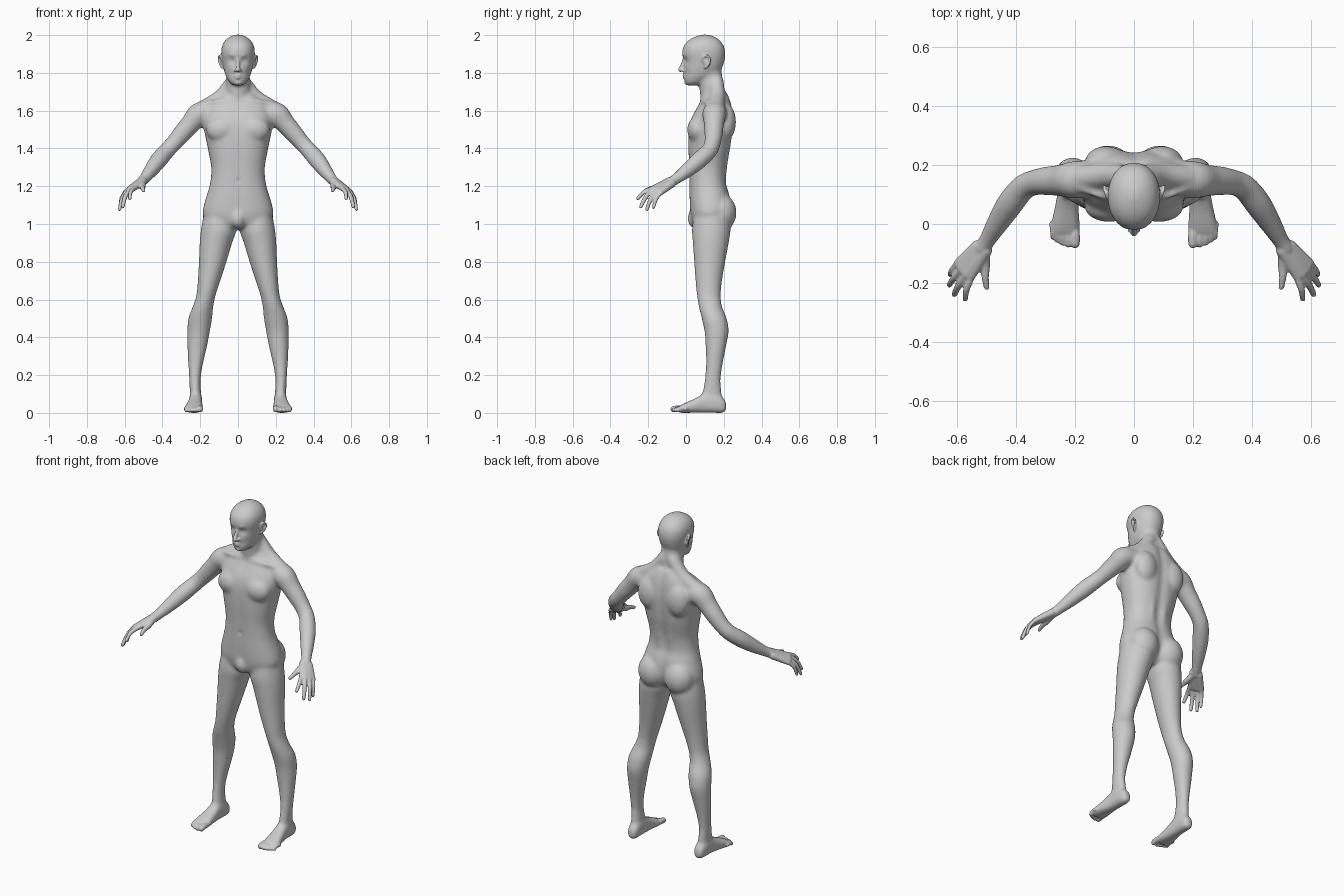
import bpy, bmesh, math
from mathutils import Vector, Matrix


def smooth_rows(rows, k=4):
    """Catmull-Rom interpolation of rows of numbers."""
    out = []
    for i in range(len(rows) - 1):
        p = [rows[max(i - 1, 0)], rows[i], rows[i + 1], rows[min(i + 2, len(rows) - 1)]]
        for j in range(k):
            t = j / k
            out.append([0.5 * (2 * b + (c - a) * t + (2 * a - 5 * b + 4 * c - d) * t * t
                               + (3 * b - a - 3 * c + d) * t ** 3) for a, b, c, d in zip(*p)])
    return out + [list(rows[-1])]


def loft(bm, rings):
    loops = [[bm.verts.new(p) for p in r] for r in rings]
    n = len(loops[0])
    for a, b in zip(loops, loops[1:]):
        for i in range(n):
            bm.faces.new((a[i], a[(i + 1) % n], b[(i + 1) % n], b[i]))
    bm.faces.new(loops[0])
    bm.faces.new(loops[-1])


def oval(e, n=36):
    for i in range(n):
        c, s = math.cos(2 * math.pi * i / n), math.sin(2 * math.pi * i / n)
        yield math.copysign(abs(c) ** (2 / e), c), math.copysign(abs(s) ** (2 / e), s)


def column(bm, rows, e=2.0, groove=0.0, along_y=False):
    """Rows: position, centre x, half width, low and high bound of the other axis."""
    rings = []
    for h, cx, rx, lo, hi in smooth_rows(rows):
        ring = []
        for c, s in oval(e):
            d = (lo + hi) / 2 + s * (hi - lo) / 2
            d -= groove * math.copysign(1, s) * math.exp(-(c * rx / 0.028) ** 2) * (1 if s > 0 else 0.4)
            ring.append((cx + c * rx, h, d) if along_y else (cx + c * rx, d, h))
        rings.append(ring)
    loft(bm, rings)


def ball(bm, co, r):
    r = r if isinstance(r, tuple) else (r, r, r)
    m = Matrix.Translation(co) @ Matrix.Diagonal((*r, 1))
    return bmesh.ops.create_uvsphere(bm, u_segments=20, v_segments=12, radius=1, matrix=m)['verts']


def tube(bm, rows, ref=(0, 0, 1)):
    """Round tube through rows of x, y, z, radius, with ball ends."""
    pts = smooth_rows(rows)
    rings = []
    for i, (x, y, z, r) in enumerate(pts):
        t = Vector(pts[min(i + 1, len(pts) - 1)][:3]) - Vector(pts[max(i - 1, 0)][:3])
        u = t.cross(Vector(ref)).normalized()
        v = u.cross(t).normalized()
        rings.append([Vector((x, y, z)) + r * (c * u + s * v) for c, s in oval(2, 20)])
    loft(bm, rings)
    for p in (pts[0], pts[-1]):
        ball(bm, p[:3], p[3])


def mirror(bm):
    geom = bm.verts[:] + bm.edges[:] + bm.faces[:]
    dup = bmesh.ops.duplicate(bm, geom=geom)['geom']
    for v in dup:
        if isinstance(v, bmesh.types.BMVert):
            v.co.x *= -1


def fuse(bm, name, voxel, iterations):
    """Turn overlapping shells into one smooth skin."""
    bmesh.ops.recalc_face_normals(bm, faces=bm.faces[:])
    me = bpy.data.meshes.new(name)
    bm.to_mesh(me)
    bm.free()
    ob = bpy.data.objects.new(name, me)
    bpy.context.collection.objects.link(ob)
    rm = ob.modifiers.new("skin", 'REMESH')
    rm.mode, rm.voxel_size, rm.use_smooth_shade = 'VOXEL', voxel, True
    sm = ob.modifiers.new("soften", 'SMOOTH')
    sm.factor, sm.iterations = 0.5, iterations
    return ob


bm = bmesh.new()
# leg
column(bm, [(1.08, .105, .07, .05, .22), (.98, .101, .094, .032, .236), (.9, .117, .086, .036, .226),
            (.8, .134, .073, .043, .208), (.7, .153, .06, .05, .191), (.62, .17, .051, .058, .184),
            (.56, .186, .055, .068, .192), (.5, .2, .063, .083, .216), (.43, .209, .06, .098, .226),
            (.35, .216, .052, .104, .212), (.25, .225, .038, .105, .193), (.17, .228, .03, .098, .184),
            (.1, .225, .03, .085, .19), (.05, .225, .028, .08, .19)])
# foot
column(bm, [(.214, .222, .016, .015, .05), (.198, .223, .03, .0, .08), (.15, .224, .035, 0, .11),
            (.1, .225, .036, 0, .105), (.05, .229, .042, 0, .078), (0, .233, .05, 0, .055),
            (-.03, .236, .051, 0, .04), (-.045, .236, .045, .004, .03)], 2.5, along_y=True)
# arm
tube(bm, [(.15, .155, 1.59, .062), (.205, .15, 1.58, .064), (.25, .148, 1.532, .054), (.3, .146, 1.475, .049),
          (.34, .14, 1.428, .044), (.377, .123, 1.388, .044), (.42, .07, 1.338, .046), (.46, .008, 1.285, .039),
          (.495, -.05, 1.24, .03), (.517, -.085, 1.218, .029)])
# trapezius, collarbone, chest, shoulder blade, buttock, loin muscle
tube(bm, [(.025, .16, 1.755, .04), (.09, .165, 1.672, .042), (.18, .158, 1.615, .042)])
tube(bm, [(.02, .085, 1.655, .012), (.1, .093, 1.652, .012), (.18, .12, 1.638, .012)])
ball(bm, (.085, .06, 1.5), (.085, .054, .07))
ball(bm, (.095, .215, 1.54), (.07, .05, .095))
ball(bm, (.088, .185, 1.06), (.088, .083, .1))
tube(bm, [(.04, .18, 1.15, .032), (.04, .185, 1.27, .03), (.045, .2, 1.4, .033)])
mirror(bm)
# torso
column(bm, [(.975, 0, .07, .06, .19), (1.0, 0, .15, .035, .215), (1.05, 0, .186, .022, .235),
            (1.1, 0, .181, .018, .24), (1.16, 0, .163, .016, .232), (1.22, 0, .147, .016, .215),
            (1.3, 0, .142, .014, .218), (1.4, 0, .16, .01, .238), (1.5, 0, .18, .012, .25),
            (1.56, 0, .184, .026, .252), (1.62, 0, .165, .058, .245), (1.66, 0, .13, .08, .236),
            (1.7, 0, .08, .09, .222)], 2.3, 0.012)
ball(bm, (0, .052, 1.03), (.042, .045, .055))
# neck and head
column(bm, [(1.62, 0, .07, .085, .22), (1.68, 0, .067, .075, .21), (1.74, 0, .064, .07, .195),
            (1.8, 0, .06, .07, .19), (1.85, 0, .055, .08, .18)])
column(bm, [(1.733, 0, .02, .0, .05), (1.745, 0, .042, -.007, .09), (1.77, 0, .058, -.012, .13),
            (1.79, 0, .067, -.014, .165), (1.82, 0, .076, -.014, .188), (1.86, 0, .083, -.012, .203),
            (1.9, 0, .089, -.021, .209), (1.94, 0, .086, -.014, .202), (1.972, 0, .068, .012, .18),
            (1.992, 0, .042, .048, .15), (2.003, 0, .014, .083, .117)], 2.15)
base = fuse(bm, "body_base", 0.008, 14)

# collect the softened base, then press in eye sockets, mouth corners, navel and cheeks
dg = bpy.context.evaluated_depsgraph_get()
bm = bmesh.new()
bm.from_mesh(base.evaluated_get(dg).to_mesh())
bpy.data.objects.remove(base)
dents = [(.034, 0, 1.868, .016, .015), (.03, -.006, 1.79, .012, .003), (.05, .01, 1.8, .02, .004),
         (0, .015, 1.23, .012, .006), (0, -.01, 1.764, .009, .004), (.035, -.01, 1.89, .013, -.004)]
for v in bm.verts:
    for x, y, z, r, push in dents:
        d2 = (abs(v.co.x) - x) ** 2 + (v.co.y - y) ** 2 + (v.co.z - z) ** 2
        v.co.y += push * math.exp(-d2 / r ** 2)

half = bmesh.new()
# palm: hull between wrist and knuckles
knuckles = [(.552, -.178, 1.188), (.57, -.172, 1.186), (.586, -.153, 1.178), (.598, -.132, 1.166)]
tips = [(.573, -.255, 1.135), (.61, -.239, 1.092), (.627, -.207, 1.078), (.625, -.172, 1.088)]
hull = []
for p in [(.503, -.09, 1.225), (.53, -.076, 1.213)]:
    hull += ball(half, p, .022)
for p in knuckles:
    hull += ball(half, p, .0135)
res = bmesh.ops.convex_hull(half, input=hull)
bmesh.ops.delete(half, geom=[g for g in res['geom_interior'] if isinstance(g, bmesh.types.BMVert)], context='VERTS')
# fingers and thumb
for k, t, r in zip(knuckles, tips, (.0115, .012, .0115, .0105)):
    mid = (Vector(k) + Vector(t)) / 2 + Vector((.006, -.005, .008))
    tube(half, [(*k, r + .001), (*mid, r), (*t, r - .002)])
tube(half, [(.508, -.1, 1.215, .019), (.505, -.145, 1.198, .016), (.505, -.182, 1.19, .0125), (.5, -.215, 1.178, .01)])
# toes
for x, tip, r in ((.2, -.066, .0165), (.224, -.069, .0115), (.243, -.063, .011), (.26, -.054, .0105), (.275, -.044, .01)):
    tube(half, [(x + .003, 0, .022, r), (x, tip * .6, .024, r), (x, tip, r + .003, r)])
# ear
tube(half, [(.084, .09, 1.862, .006), (.092, .092, 1.884, .006), (.099, .112, 1.89, .006),
            (.101, .127, 1.872, .006), (.095, .12, 1.845, .006), (.084, .102, 1.828, .007)], (1, 0, 0))
ball(half, (.084, .11, 1.858), (.01, .018, .03))
# eye, lids, nostril
ball(half, (.034, .017, 1.868), .0125)
tube(half, [(.019, .003, 1.868, .004), (.034, .001, 1.877, .005), (.049, .014, 1.869, .004)])
tube(half, [(.019, .004, 1.866, .004), (.034, .004, 1.859, .004), (.049, .014, 1.867, .004)])
ball(half, (.013, -.018, 1.814), (.009, .012, .008))
mirror(half)
# nose, lips, chin
tube(half, [(0, -.008, 1.878, .009), (0, -.018, 1.845, .01), (0, -.03, 1.817, .0125)])
for z, y, r in ((1.787, -.013, .0065), (1.775, -.011, .0075)):
    tube(half, [(-.024, y + .011, 1.781, .004), (0, y, z, r), (.024, y + .011, 1.781, .004)])
ball(half, (0, .007, 1.75), (.025, .016, .014))
tmp = bpy.data.meshes.new("details")
half.to_mesh(tmp)
half.free()
bm.from_mesh(tmp)
bpy.data.meshes.remove(tmp)

fuse(bm, "human_body", 0.005, 3)
